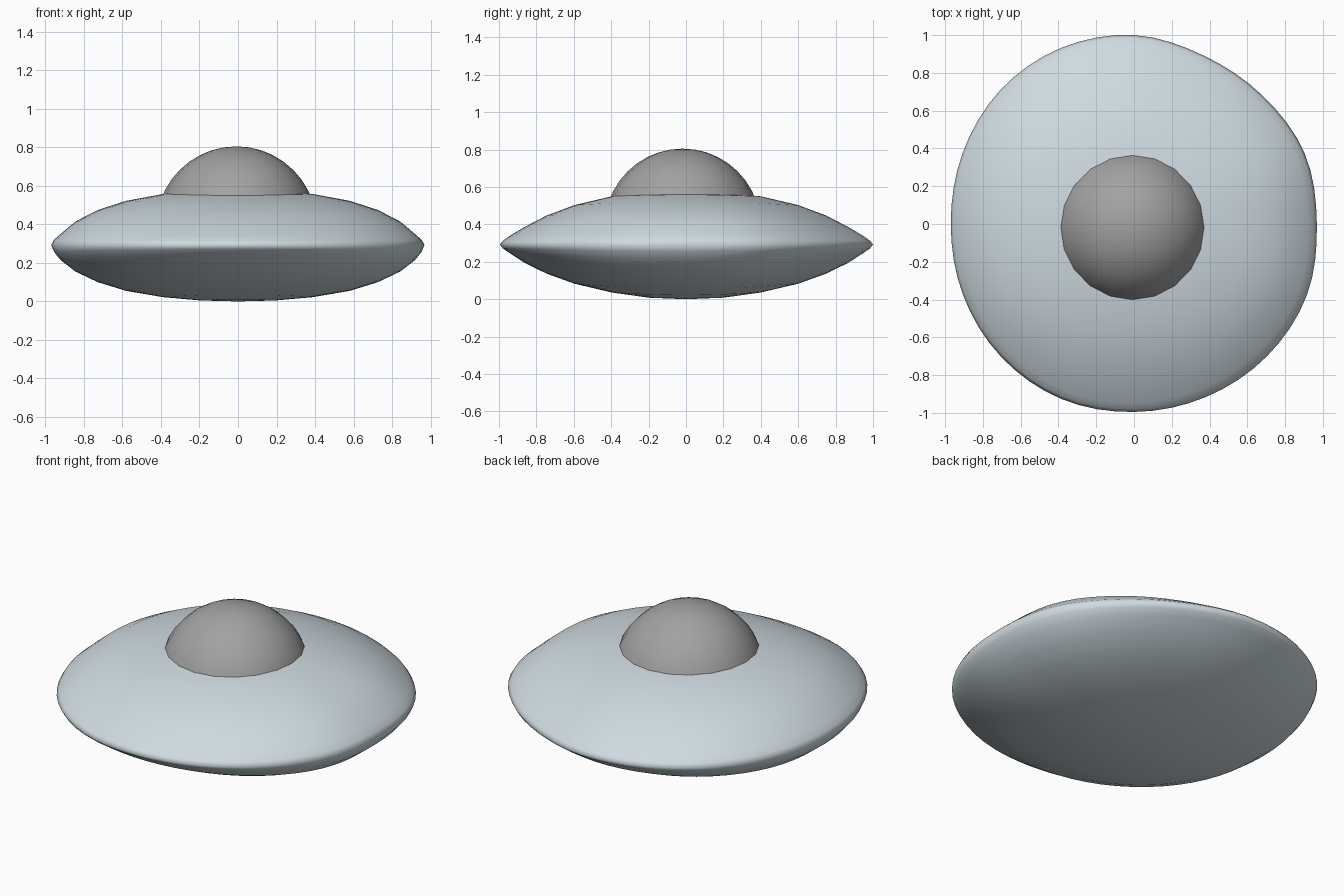
import bpy, bmesh, math

if "Cube" in bpy.data.objects:
    bpy.data.objects.remove(bpy.data.objects["Cube"])


def material(name, rgb):
    m = bpy.data.materials.new(name)
    m.diffuse_color = (*rgb, 1)
    m.use_nodes = True
    m.node_tree.nodes["Principled BSDF"].inputs["Base Color"].default_value = m.diffuse_color
    return m


def finish(name, bm, mat):
    bmesh.ops.recalc_face_normals(bm, faces=bm.faces[:])
    for f in bm.faces:
        f.smooth = True
    me = bpy.data.meshes.new(name)
    bm.to_mesh(me)
    bm.free()
    me.materials.append(mat)
    ob = bpy.data.objects.new(name, me)
    bpy.context.collection.objects.link(ob)
    return ob


hull_mat = material("pale blue grey", (0.62, 0.70, 0.74))
dome_mat = material("mid grey", (0.36, 0.36, 0.36))

# Saucer section: radius fraction, height towards the sides (blunt), height towards front/back (sharp)
section = [
    (0.2, .574, .568), (0.4, .558, .550), (0.6, .522, .503), (0.75, .475, .447),
    (0.87, .415, .385), (0.95, .350, .337), (0.985, .320, .312), (1.0, .293, .293),
    (0.985, .258, .272), (0.95, .215, .248), (0.87, .155, .196), (0.75, .100, .137),
    (0.6, .055, .083), (0.4, .022, .036), (0.2, .005, .008)]

# Slightly uneven rim radius every 22.5 degrees, starting at +x
rim = [.968, .978, .962, .965, 1.0, 1.009, 1.002, .982,
       .97, .98, .995, 1.003, .995, .992, .993, .99]


def rim_radius(a):
    t = a / (2 * math.pi) * 16
    i, f = int(t), t - int(t)
    p0, p1, p2, p3 = (rim[(i + k) % 16] for k in (-1, 0, 1, 2))
    return p1 + 0.5 * f * (p2 - p0 + f * (2*p0 - 5*p1 + 4*p2 - p3 + f * (3*(p1 - p2) + p3 - p0)))


# Saucer hull
bm = bmesh.new()
N = 64
rings = []
for r, zx, zy in section:
    ring = []
    for k in range(N):
        a = 2 * math.pi * k / N
        w = math.cos(a) ** 2
        R = r * rim_radius(a)
        ring.append(bm.verts.new((R * math.cos(a), R * math.sin(a), zx * w + zy * (1 - w))))
    rings.append(ring)
for lo, hi in zip(rings, rings[1:]):
    for k in range(N):
        bm.faces.new((lo[k], lo[(k+1) % N], hi[(k+1) % N], hi[k]))
for ring, z in ((rings[0], .576), (rings[-1], 0)):
    c = bm.verts.new((0, 0, z))
    for k in range(N):
        bm.faces.new((ring[k], ring[(k+1) % N], c))
finish("saucer_hull", bm, hull_mat)

# Dome: upper part of a 20-sided sphere sunk into the hull
bm = bmesh.new()
bmesh.ops.create_uvsphere(bm, u_segments=20, v_segments=20, radius=0.417)
bmesh.ops.delete(bm, geom=[v for v in bm.verts if v.co.z < -0.01], context='VERTS')
bmesh.ops.translate(bm, verts=bm.verts[:], vec=(-0.008, -0.018, 0.388))
finish("cockpit_dome", bm, dome_mat)
